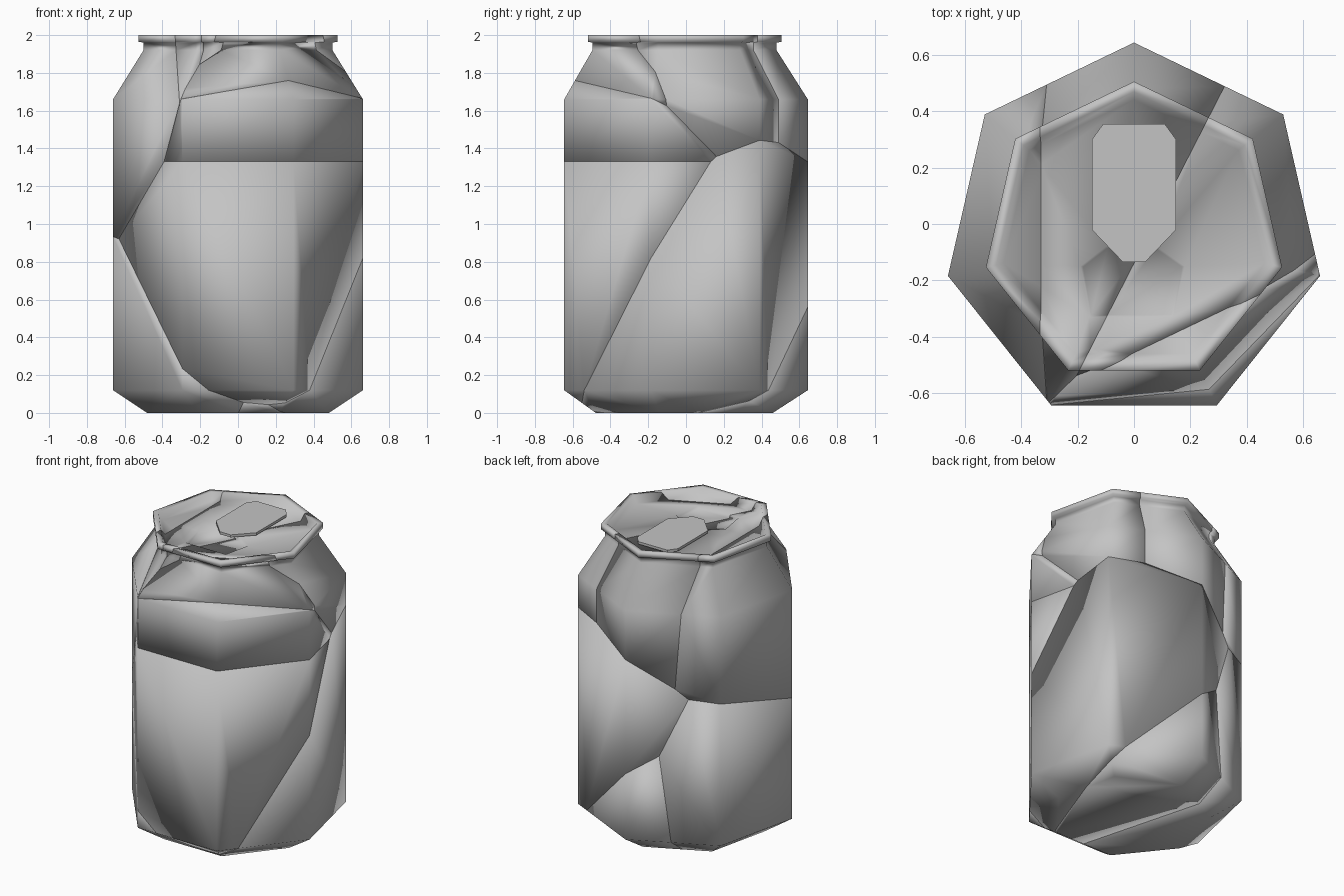
import bpy
import bmesh
from math import sin, cos, tau
from mathutils import Vector

cube = bpy.data.objects.get("Cube")
if cube:
    bpy.data.objects.remove(cube, do_unlink=True)

SIDES = 7
CENTRE_Y = -0.0335

metal = bpy.data.materials.new("grey_metal")
metal.use_nodes = True
GREY = (0.55, 0.55, 0.55, 1)
metal.diffuse_color = GREY
metal.node_tree.nodes["Principled BSDF"].inputs["Base Color"].default_value = GREY


def add_object(name, bm, smooth):
    mesh = bpy.data.meshes.new(name)
    for face in bm.faces:
        face.smooth = smooth
    bm.to_mesh(mesh)
    bm.free()
    mesh.materials.append(metal)
    obj = bpy.data.objects.new(name, mesh)
    bpy.context.collection.objects.link(obj)
    return obj


def ring(bm, radius, z):
    angles = [tau / 4 + tau * i / SIDES for i in range(SIDES)]
    return [bm.verts.new((radius * cos(a), CENTRE_Y + radius * sin(a), z)) for a in angles]


def bridge(bm, low, high):
    n = len(low)
    for i in range(n):
        j = (i + 1) % n
        bm.faces.new((low[i], low[j], high[j], high[i]))


def loop_edges(bm, verts):
    edges = []
    for i, v in enumerate(verts):
        pair = (v, verts[(i + 1) % len(verts)])
        edges.append(bm.edges.get(pair) or bm.edges.new(pair))
    return edges


# Whole can: heptagonal profile from base to lid, as (radius, height)
PROFILE = [(0.493, 0), (0.6785, 0.12), (0.6785, 1.66), (0.513, 1.92), (0.513, 1.96),
           (0.54, 1.965), (0.54, 2), (0.503, 2), (0.475, 1.955)]
can = bmesh.new()
rings = [ring(can, r, z) for r, z in PROFILE]
for low, high in zip(rings, rings[1:]):
    bridge(can, low, high)
can.faces.new(list(reversed(rings[0])))

# Lid with a shallow pressed mouth opening
MOUTH = [(-0.19, -0.15), (-0.16, -0.33), (0.14, -0.33), (0.18, -0.15), (0.08, -0.08), (-0.1, -0.08)]
mouth_top = [can.verts.new((x, y, 1.955)) for x, y in MOUTH]
mouth_floor = [can.verts.new((x * 0.95, y * 0.95 - 0.01, 1.935)) for x, y in MOUTH]
lid_edges = loop_edges(can, rings[-1]) + loop_edges(can, mouth_top)
bmesh.ops.triangle_fill(can, edges=lid_edges, use_beauty=True, normal=(0, 0, 1))
bridge(can, mouth_top, mouth_floor)
can.faces.new(mouth_floor)
bmesh.ops.recalc_face_normals(can, faces=can.faces[:])

# Fracture pieces: each takes the part of the can nearest to its seed
SEEDS = {
    "front_lower_panel": (0.3, -0.64, 1.1),
    "front_band": (0.3, -0.64, 1.56),
    "front_shoulder": (0.22, -0.476, 1.93),
    "right_shoulder": (0.123, -0.273, 1.96),
    "back_shoulder": (-0.18, -0.118, 1.96),
    "left_upper_panel": (-0.48, -0.118, 1.94),
    "left_lower_panel": (-0.55, 0.36, 0.07),
    "right_lower_panel": (0.51, 0.36, 0.51),
    "back_base": (0.06, 0.526, -0.01),
}
for name, seed in SEEDS.items():
    piece = can.copy()
    here = Vector(seed)
    for other_name, other in SEEDS.items():
        if other_name == name:
            continue
        there = Vector(other)
        bmesh.ops.bisect_plane(piece, geom=piece.verts[:] + piece.edges[:] + piece.faces[:],
                               dist=1e-5, plane_co=(here + there) / 2,
                               plane_no=there - here, clear_outer=True)
        border = [e for e in piece.edges if e.is_boundary]
        if border:
            caps = bmesh.ops.holes_fill(piece, edges=border, sides=0)["faces"]
            if caps:
                bmesh.ops.triangulate(piece, faces=caps)
    bmesh.ops.recalc_face_normals(piece, faces=piece.faces[:])
    add_object(name, piece, True)
can.free()


def plate(name, outline, bottom, top):
    bm = bmesh.new()
    low = [bm.verts.new((x, y, bottom)) for x, y in outline]
    high = [bm.verts.new((x, y, top)) for x, y in outline]
    bridge(bm, low, high)
    bm.faces.new(low)
    bm.faces.new(high)
    bmesh.ops.recalc_face_normals(bm, faces=bm.faces[:])
    return add_object(name, bm, False)


# Pull tab and the rivet that holds it
HALF_TAB = [(0.04, -0.135), (0.15, -0.02), (0.15, 0.3), (0.11, 0.355)]
plate("pull_tab", HALF_TAB + [(-x, y) for x, y in reversed(HALF_TAB)], 1.968, 1.985)
plate("rivet", [(0.04 * cos(tau * i / 8), 0.04 * sin(tau * i / 8)) for i in range(8)], 1.95, 1.97)
